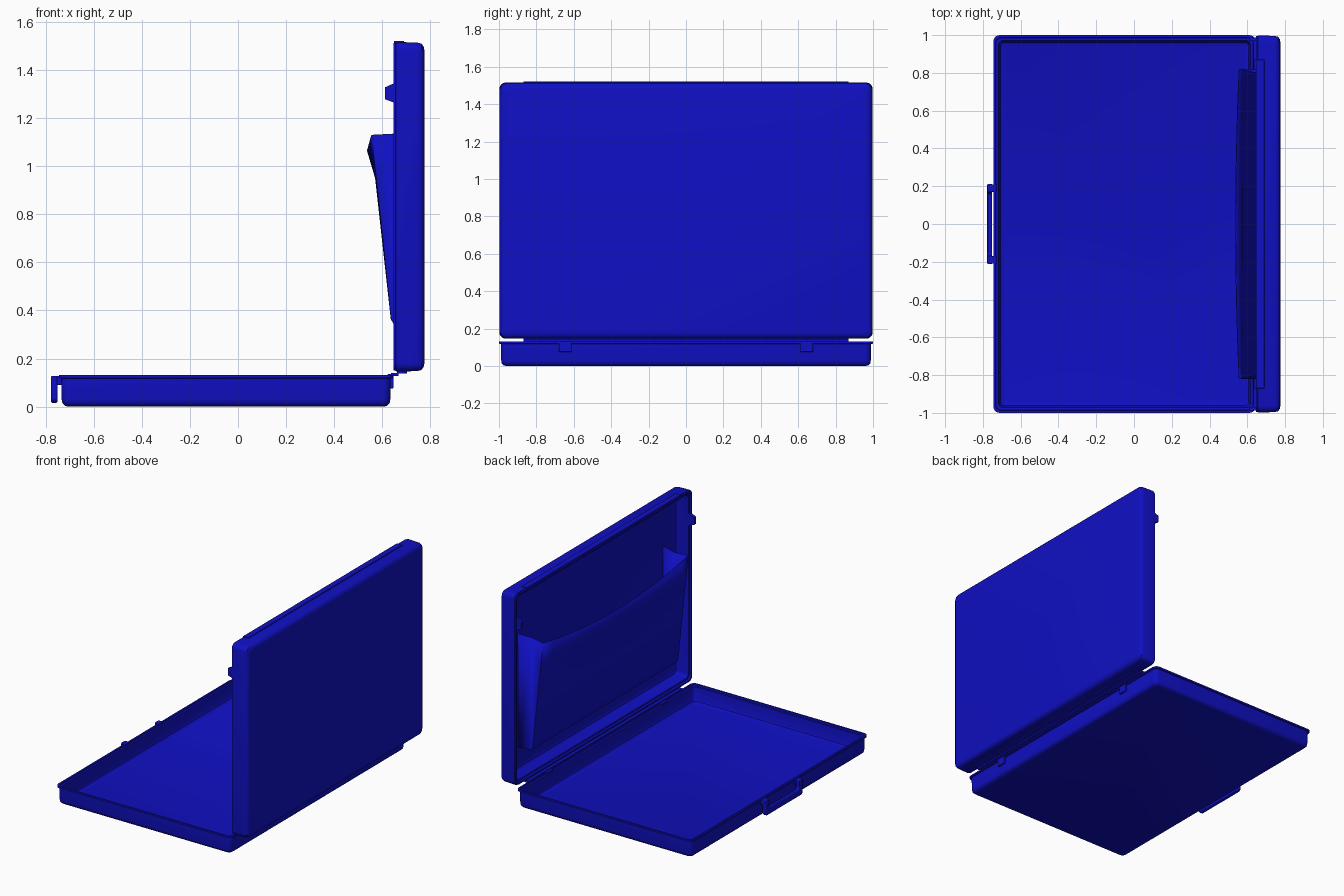
import bpy, bmesh, math
from mathutils import Matrix, Vector

if "Cube" in bpy.data.objects:
    bpy.data.objects.remove(bpy.data.objects["Cube"])

blue = bpy.data.materials.new("blue_plastic")
blue.diffuse_color = (0.005, 0.005, 0.55, 1)
blue.use_nodes = True
blue.node_tree.nodes["Principled BSDF"].inputs["Base Color"].default_value = blue.diffuse_color


def finish(name, bm, angle=40, bevel=0):
    bmesh.ops.recalc_face_normals(bm, faces=bm.faces)
    me = bpy.data.meshes.new(name)
    bm.to_mesh(me)
    bm.free()
    ob = bpy.data.objects.new(name, me)
    bpy.context.collection.objects.link(ob)
    me.materials.append(blue)
    if bevel:
        m = ob.modifiers.new("bevel", 'BEVEL')
        m.width, m.segments = bevel, 2
    bpy.ops.object.select_all(action='DESELECT')
    ob.select_set(True)
    bpy.context.view_layer.objects.active = ob
    bpy.ops.object.shade_smooth_by_angle(angle=math.radians(angle))
    return ob


def box(name, lo, hi, bevel=0):
    bm = bmesh.new()
    bmesh.ops.create_cube(bm, size=1)
    lo, hi = Vector(lo), Vector(hi)
    for v in bm.verts:
        v.co = Vector([(a + b) / 2 + c * (b - a) for a, b, c in zip(lo, hi, v.co)])
    return finish(name, bm, 30, bevel)


def ring(hx, hy, r, h):
    pts = []
    for k, (sx, sy) in enumerate([(1, 1), (-1, 1), (-1, -1), (1, -1)]):
        for i in range(6):
            a = math.pi / 2 * (k + i / 5)
            pts.append(Vector((sx * (hx - r) + r * math.cos(a),
                               sy * (hy - r) + r * math.sin(a), h)))
    return pts


def shell(name, hx, hy, profile, matrix):
    """Rounded rectangular tray lofted through (inset, height) rings."""
    bm = bmesh.new()
    rings = []
    for inset, h in profile:
        r = max(0.035 - inset * 0.3, 0.015)
        rings.append([bm.verts.new(matrix @ p) for p in ring(hx - inset, hy - inset, r, h)])
    n = len(rings[0])
    for a, b in zip(rings, rings[1:]):
        for i in range(n):
            bm.faces.new((a[i], a[(i + 1) % n], b[(i + 1) % n], b[i]))
    bm.faces.new(rings[0])
    bm.faces.new(rings[-1])
    return finish(name, bm)


# Lower tray with a projecting rim
shell("bottom_tray", 0.695, 1.0,
      [(0.04, 0), (0.025, 0.004), (0.015, 0.014), (0.012, 0.03), (0.01, 0.118),
       (0, 0.12), (0, 0.132), (0.012, 0.132), (0.014, 0.122), (0.028, 0.122),
       (0.032, 0.04), (0.038, 0.025), (0.055, 0.018)],
      Matrix.Translation((-0.05, 0, 0)))

# Upright lid, the same kind of shell turned on its edge
to_lid = Matrix(((0, 0, -1, 0.775), (0, 1, 0, 0), (1, 0, 0, 0.831), (0, 0, 0, 1)))
shell("lid", 0.685, 0.998,
      [(0.035, 0), (0.02, 0.003), (0.007, 0.012), (0.002, 0.03), (0, 0.118),
       (0.004, 0.12), (0.004, 0.128), (0.016, 0.128), (0.018, 0.115), (0.03, 0.115),
       (0.034, 0.04), (0.04, 0.025), (0.055, 0.018)], to_lid)

# Thin strips along the lid edges and the hinge web
box("lid_top_strip", (0.648, -0.87, 1.508), (0.69, 0.87, 1.521), 0.002)
box("lid_bottom_strip", (0.66, -0.87, 0.138), (0.702, 0.87, 0.152), 0.002)
box("hinge_web", (0.636, -0.87, 0.128), (0.668, 0.87, 0.141))

for side, s in (("left", -1), ("right", 1)):
    # Hinge knuckles behind the tray
    y = 0.645 * s
    box("hinge_" + side, (0.622, y - 0.034, 0.075), (0.646, y + 0.034, 0.136), 0.004)

    # Tapered catches on the short sides of the lid
    bm = bmesh.new()
    prof = [(0.665, 1.26), (0.645, 1.265), (0.612, 1.278), (0.612, 1.328),
            (0.645, 1.343), (0.665, 1.343)]
    f = bm.faces.new([bm.verts.new((x, 0.968 * s, z)) for x, z in prof])
    new = bmesh.ops.extrude_face_region(bm, geom=[f])["geom"]
    bmesh.ops.translate(bm, vec=(0, 0.02 * s, 0),
                        verts=[v for v in new if isinstance(v, bmesh.types.BMVert)])
    finish("catch_" + side, bm, 20)

    # Handle mounts on the tray front
    box("handle_mount_" + side, (-0.765, 0.19 * s - 0.02, 0.09),
        (-0.728, 0.19 * s + 0.02, 0.128), 0.004)

# U-shaped carrying handle folded down
bm = bmesh.new()
u = [(-0.212, 0.128), (-0.212, 0.03), (-0.197, 0.016), (0.197, 0.016), (0.212, 0.03),
     (0.212, 0.128), (0.168, 0.128), (0.168, 0.075), (0.155, 0.062),
     (-0.155, 0.062), (-0.168, 0.075), (-0.168, 0.128)]
f = bm.faces.new([bm.verts.new((-0.777, y, z)) for y, z in u])
new = bmesh.ops.extrude_face_region(bm, geom=[f])["geom"]
bmesh.ops.translate(bm, vec=(0.026, 0, 0),
                    verts=[v for v in new if isinstance(v, bmesh.types.BMVert)])
finish("handle", bm, 30, 0.005)

# Document pocket: bulging front panel with a sagging top edge
bm = bmesh.new()
cols = []
N = 16
for i in range(N + 1):
    t = -1 + 2 * i / N
    b = 1 - t * t
    y = 0.82 * t
    cols.append([bm.verts.new(c) for c in (
        (0.752, y, 0.335), (0.648, y, 0.345), (0.637, y, 0.365),
        (0.605 - 0.003 * b, y, 0.68), (0.576 - 0.004 * b, y, 0.95),
        (0.556 - 0.018 * b, y, 1.13 - 0.065 * b))])
for a, b in zip(cols, cols[1:]):
    for j in range(5):
        bm.faces.new((a[j], a[j + 1], b[j + 1], b[j]))
# Gusset sides with an inward fold
for c, s in ((cols[0], -1), (cols[-1], 1)):
    fold = bm.verts.new((0.65, 0.80 * s, 1.135))
    back = bm.verts.new((0.755, 0.82 * s, 1.145))
    bm.faces.new((c[5], c[4], fold))
    bm.faces.new((c[4], c[3], fold))
    bm.faces.new((c[3], c[2], fold))
    bm.faces.new((c[2], c[1], fold))
    bm.faces.new((c[1], c[0], fold))
    bm.faces.new((c[0], back, fold))
pocket = finish("document_pocket", bm, 25)
m = pocket.modifiers.new("thickness", 'SOLIDIFY')
m.thickness, m.offset = 0.004, 0
